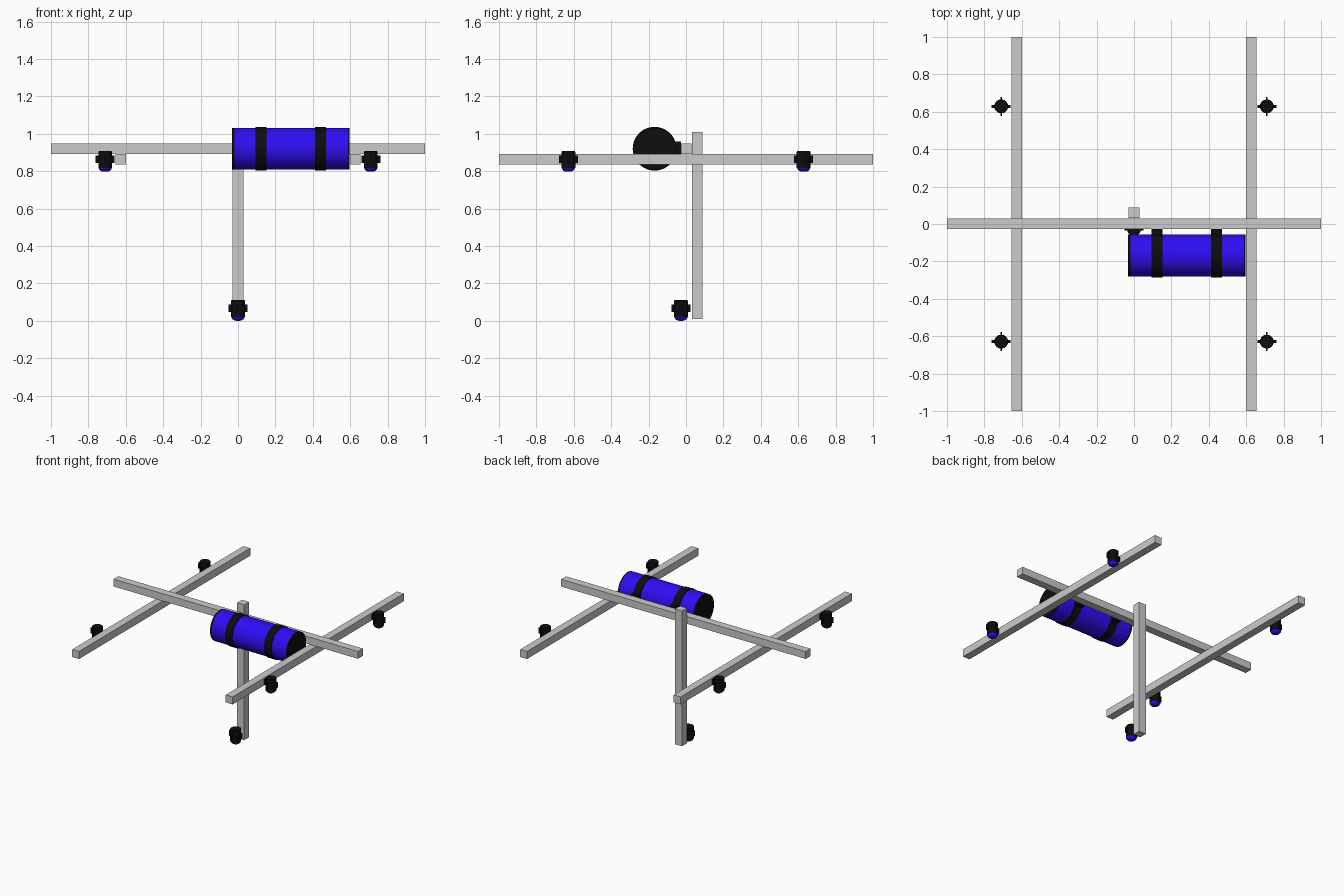
import bpy
from math import pi, cos, sin

if "Cube" in bpy.data.objects:
    bpy.data.objects.remove(bpy.data.objects["Cube"])


def material(name, color):
    m = bpy.data.materials.new(name)
    m.diffuse_color = color
    m.use_nodes = True
    m.node_tree.nodes["Principled BSDF"].inputs["Base Color"].default_value = m.diffuse_color
    return m


BLACK = material("black", (0.004, 0.004, 0.004, 1))
BLUE = material("blue", (0.028, 0.004, 0.9, 1))


def finish(ob, name, mat):
    ob.name = name
    if mat:
        ob.data.materials.append(mat)
    return ob


def box(name, lo, hi, mat=None):
    bpy.ops.mesh.primitive_cube_add(size=1, location=[(a + b) / 2 for a, b in zip(lo, hi)])
    ob = bpy.context.object
    ob.scale = [b - a for a, b in zip(lo, hi)]
    bpy.ops.object.transform_apply(location=False, rotation=False, scale=True)
    return finish(ob, name, mat)


def lathe(name, profile, loc, mat, along_x=False, n=48):
    """Revolve (radius, height) points; zero radius ends close the shape."""
    verts = [(r * cos(2 * pi * i / n), r * sin(2 * pi * i / n), h)
             for r, h in profile for i in range(n)]
    faces = [(j * n + i, j * n + (i + 1) % n, (j + 1) * n + (i + 1) % n, (j + 1) * n + i)
             for j in range(len(profile) - 1) for i in range(n)]
    faces += [tuple(reversed(range(n))), tuple(range(len(verts) - n, len(verts)))]
    me = bpy.data.meshes.new(name)
    me.from_pydata(verts, [], faces)
    ob = bpy.data.objects.new(name, me)
    bpy.context.collection.objects.link(ob)
    ob.location = loc
    if along_x:
        ob.rotation_euler = (0, pi / 2, 0)
    bpy.ops.object.select_all(action='DESELECT')
    bpy.context.view_layer.objects.active = ob
    ob.select_set(True)
    bpy.ops.object.shade_smooth_by_angle()
    return finish(ob, name, mat)


# frame of square bars
box("cross_bar", (-1, -0.027, 0.893), (1, 0.030, 0.947))
box("vertical_bar", (-0.029, 0.031, 0.01), (0.029, 0.088, 1.01))
for side, x in (("left", -0.628), ("right", 0.628)):
    box(side + "_bar", (x - 0.028, -1, 0.835), (x + 0.028, 1, 0.891))

# tank lying along the cross bar
TY, TZ = -0.168, 0.92
lathe("tank_body", [(0.112, -0.02), (0.112, 0.588)], (0, TY, TZ), BLUE, True)
lathe("tank_left_cap", [(0.112, -0.033), (0.112, -0.019)], (0, TY, TZ), BLACK, True)
lathe("tank_right_cap", [(0.112, 0.587), (0.112, 0.597)], (0, TY, TZ), BLACK, True)

# clamps holding the tank to the cross bar
for side, x in (("left", 0.123), ("right", 0.441)):
    lathe(side + "_clamp_band", [(0.117, -0.029), (0.117, 0.029)], (x, TY, TZ), BLACK, True)
    box(side + "_clamp_bracket", (x - 0.029, -0.09, 0.885), (x + 0.029, -0.027, 0.958), BLACK)


# downward cameras with four side fins and a blue lens
def camera(name, x, y, z):
    lathe(name + "_body", [(0.037, 0.02), (0.037, 0.106), (0.034, 0.11)], (x, y, z), BLACK, n=32)
    lathe(name + "_lens", [(0.01, 0), (0.022, 0.003), (0.031, 0.010), (0.036, 0.021)],
          (x, y, z), BLUE, n=32)
    box(name + "_fin_x", (x - 0.051, y - 0.008, z + 0.046), (x + 0.051, y + 0.008, z + 0.086), BLACK)
    box(name + "_fin_y", (x - 0.004, y - 0.051, z + 0.046), (x + 0.004, y + 0.051, z + 0.086), BLACK)


for i, (sx, sy) in enumerate([(-1, -1), (-1, 1), (1, -1), (1, 1)]):
    camera(f"frame_camera_{i + 1}", sx * 0.71, sy * 0.629, 0.797)
camera("lower_camera", 0, -0.027, 0)
